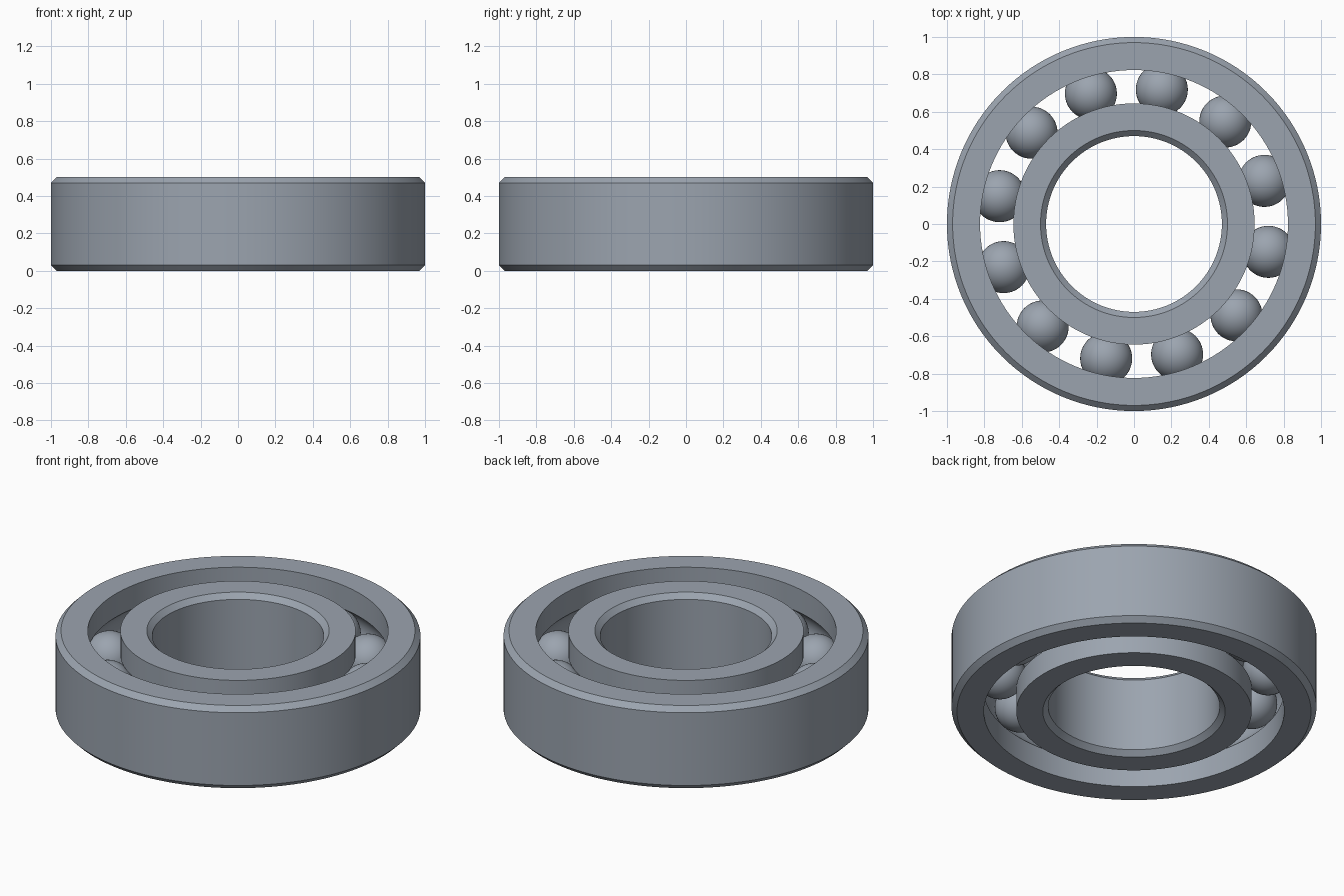
import bpy
import bmesh
from math import acos, cos, sin, pi, radians
from mathutils import Vector

HEIGHT = 0.5
CHAMFER = 0.03
OUTER_R, OUTER_WALL = 1.0, 0.823      # outer ring: rim and inner wall
INNER_WALL, BORE_R = 0.645, 0.47      # inner ring: outer wall and bore
PITCH_R = (OUTER_WALL + INNER_WALL) / 2
BALL_R = 0.14
BALLS = 12
FIRST_BALL = radians(18.3)

cube = bpy.data.objects.get("Cube")
if cube:
    bpy.data.objects.remove(cube, do_unlink=True)

steel = bpy.data.materials.new("blue grey steel")
steel.use_nodes = True
color = (0.33, 0.372, 0.43, 1)
steel.diffuse_color = color
steel.node_tree.nodes["Principled BSDF"].inputs["Base Color"].default_value = color


def add_object(name, mesh):
    obj = bpy.data.objects.new(name, mesh)
    bpy.context.collection.objects.link(obj)
    return obj


def smooth(obj):
    bpy.ops.object.select_all(action="DESELECT")
    obj.select_set(True)
    bpy.context.view_layer.objects.active = obj
    bpy.ops.object.shade_smooth_by_angle(angle=radians(30))


def ring(name, wall, far, side):
    """Lathe a ring; side is +1 when its body lies outside the balls."""
    # Chamfered face away from the balls
    edge = far - side * CHAMFER
    profile = [(edge, 0), (far, CHAMFER), (far, HEIGHT - CHAMFER), (edge, HEIGHT)]
    # Straight wall with the round ball groove, from top to bottom
    profile.append((wall, HEIGHT))
    half = acos(abs(wall - PITCH_R) / BALL_R)
    steps = 16
    for i in range(steps + 1):
        a = half * (1 - 2 * i / steps)
        profile.append((PITCH_R + side * BALL_R * cos(a), HEIGHT / 2 + BALL_R * sin(a)))
    profile.append((wall, 0))

    bm = bmesh.new()
    verts = [bm.verts.new((r, 0, z)) for r, z in profile]
    edges = [bm.edges.new((v, verts[i - 1])) for i, v in enumerate(verts)]
    bmesh.ops.spin(bm, geom=verts + edges, cent=Vector(), axis=(0, 0, 1),
                   angle=2 * pi, steps=128, use_merge=True)
    bmesh.ops.remove_doubles(bm, verts=bm.verts, dist=0.0001)
    bmesh.ops.recalc_face_normals(bm, faces=bm.faces)
    mesh = bpy.data.meshes.new(name)
    bm.to_mesh(mesh)
    bm.free()
    mesh.materials.append(steel)
    smooth(add_object(name, mesh))


# Rings
ring("outer_ring", OUTER_WALL, OUTER_R, 1)
ring("inner_ring", INNER_WALL, BORE_R, -1)

# Balls share one mesh, just clear of the grooves
bm = bmesh.new()
bmesh.ops.create_uvsphere(bm, u_segments=48, v_segments=24, radius=BALL_R - 0.001)
ball_mesh = bpy.data.meshes.new("ball")
bm.to_mesh(ball_mesh)
bm.free()
ball_mesh.materials.append(steel)
for face in ball_mesh.polygons:
    face.use_smooth = True
for i in range(BALLS):
    a = FIRST_BALL + 2 * pi * i / BALLS
    ball = add_object(f"ball_{i + 1}", ball_mesh)
    ball.location = (PITCH_R * cos(a), PITCH_R * sin(a), HEIGHT / 2)
